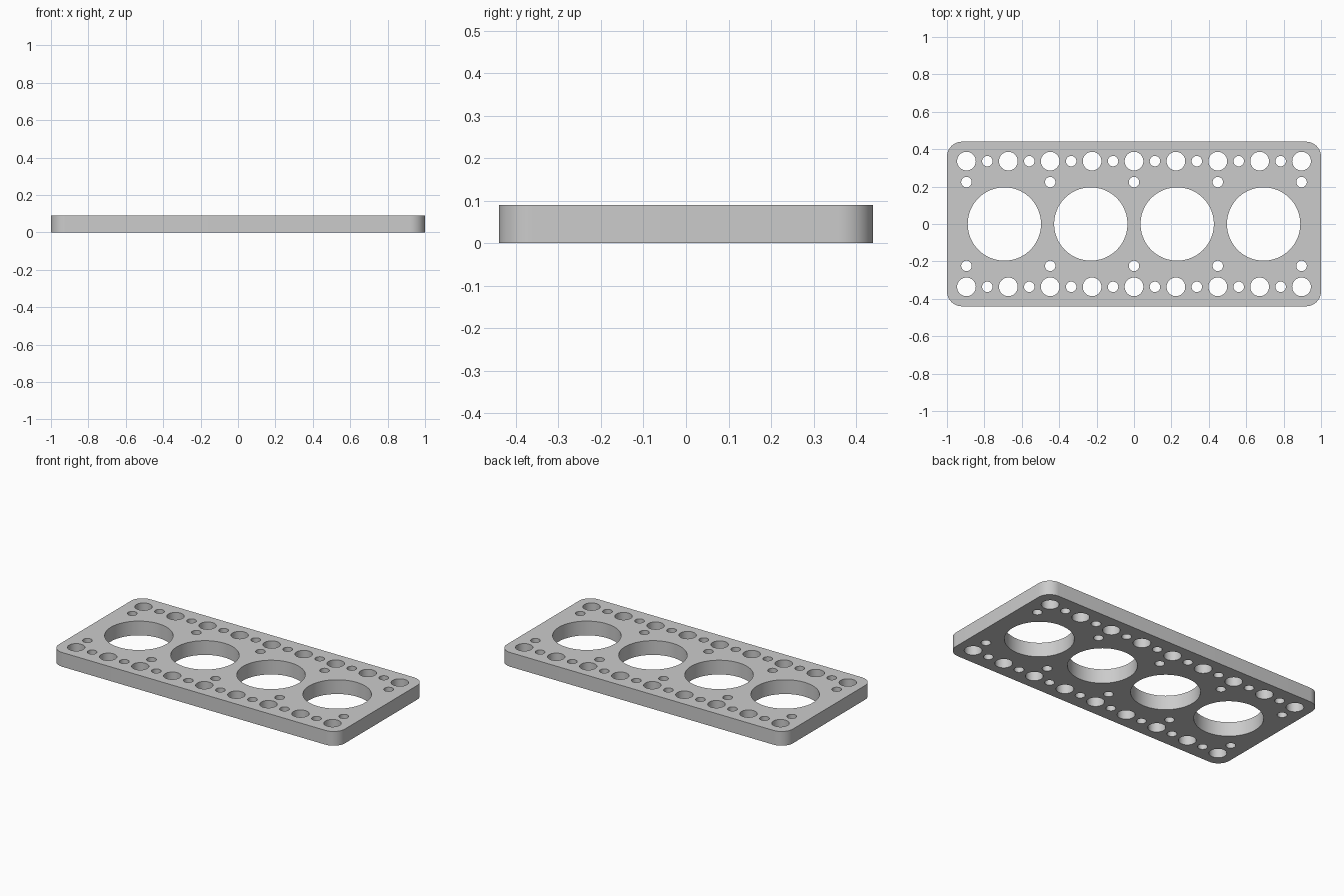
import bpy
import bmesh
from math import sin, cos, pi

cube = bpy.data.objects.get("Cube")
if cube:
    bpy.data.objects.remove(cube, do_unlink=True)

HALF_X, HALF_Y, THICK, CORNER = 1.0, 0.44, 0.09, 0.08
PITCH = 0.224

# Flat outline with openings, extruded to the plate thickness
curve = bpy.data.curves.new("gasket_profile", 'CURVE')
curve.dimensions = '2D'
curve.fill_mode = 'BOTH'
curve.extrude = THICK / 2


def loop(points):
    spline = curve.splines.new('POLY')
    spline.points.add(len(points) - 1)
    for p, (x, y) in zip(spline.points, points):
        p.co = (x, y, 0, 1)
    spline.use_cyclic_u = True


def arc(x, y, r, start, sweep, steps):
    return [(x + r * cos(start + sweep * i / steps),
             y + r * sin(start + sweep * i / steps)) for i in range(steps + 1)]


def hole(x, y, r, sides):
    loop(arc(x, y, r, 0, 2 * pi, sides)[:-1])


# Rounded outer edge
outline = []
for k, (sx, sy) in enumerate([(1, 1), (-1, 1), (-1, -1), (1, -1)]):
    outline += arc(sx * (HALF_X - CORNER), sy * (HALF_Y - CORNER),
                   CORNER, k * pi / 2, pi / 2, 12)
loop(outline)

# Cylinder bores
for x in (-0.693, -0.231, 0.231, 0.693):
    hole(x, 0, 0.196, 72)

# Bolt holes, small passages between them, and the inner row
for side in (-1, 1):
    for i in range(-4, 5):
        hole(i * PITCH, side * 0.336, 0.05, 40)
    for i in range(-4, 4):
        hole((i + 0.5) * PITCH, side * 0.336, 0.028, 32)
    for i in range(-2, 3):
        hole(i * 2 * PITCH, side * 0.224, 0.028, 32)

# Convert the profile to a welded mesh standing on the ground
helper = bpy.data.objects.new("gasket_profile", curve)
bpy.context.collection.objects.link(helper)
bpy.context.view_layer.update()
depsgraph = bpy.context.evaluated_depsgraph_get()
mesh = bpy.data.meshes.new_from_object(helper.evaluated_get(depsgraph))
bpy.data.objects.remove(helper, do_unlink=True)

bm = bmesh.new()
bm.from_mesh(mesh)
bmesh.ops.remove_doubles(bm, verts=bm.verts, dist=0.0002)
bmesh.ops.recalc_face_normals(bm, faces=bm.faces)
bmesh.ops.translate(bm, verts=bm.verts, vec=(0, 0, THICK / 2))
bm.to_mesh(mesh)
bm.free()

mesh.name = "gasket_plate"
plate = bpy.data.objects.new("gasket_plate", mesh)
bpy.context.collection.objects.link(plate)

# Plain grey metal
grey = bpy.data.materials.new("grey_metal")
grey.use_nodes = True
colour = (0.6, 0.6, 0.6, 1)
grey.diffuse_color = colour
grey.node_tree.nodes["Principled BSDF"].inputs["Base Color"].default_value = colour
mesh.materials.clear()
mesh.materials.append(grey)

bpy.context.view_layer.objects.active = plate
plate.select_set(True)
bpy.ops.object.shade_smooth_by_angle()
